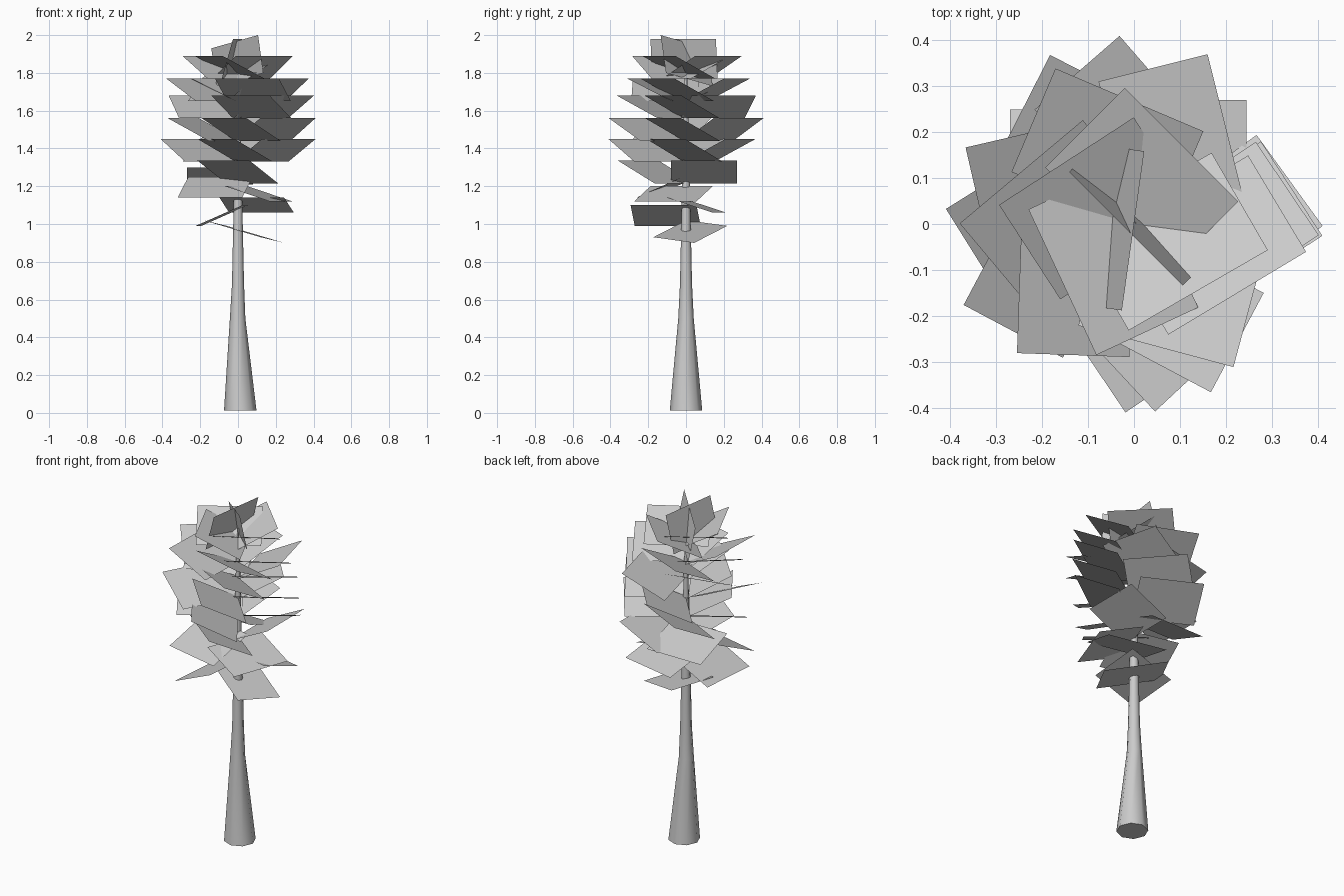
import bpy
import bmesh
from math import cos, sin, radians, pi
from mathutils import Vector

cube = bpy.data.objects.get("Cube")
if cube:
    bpy.data.objects.remove(cube, do_unlink=True)

grey = bpy.data.materials.new("plain_grey")
grey.use_nodes = True
grey.diffuse_color = (0.6, 0.6, 0.6, 1)
grey.node_tree.nodes["Principled BSDF"].inputs["Base Color"].default_value = (0.6, 0.6, 0.6, 1)


def finish(name, bm):
    mesh = bpy.data.meshes.new(name)
    bm.to_mesh(mesh)
    bm.free()
    mesh.materials.append(grey)
    obj = bpy.data.objects.new(name, mesh)
    bpy.context.collection.objects.link(obj)
    return obj


# Trunk: tapering rings of eight sides, as (radius, height, x offset)
SIDES = 8
bm = bmesh.new()
rings = []
for r, z, x in [(0.086, 0.012, 0.012), (0.041, 0.5, -0.002), (0.032, 0.68, 0),
                (0.024, 1.05, 0), (0.016, 1.45, 0), (0.005, 1.85, 0)]:
    rings.append([bm.verts.new((x + r * cos(2 * pi * i / SIDES), r * sin(2 * pi * i / SIDES), z))
                  for i in range(SIDES)])
for low, high in zip(rings, rings[1:]):
    for i in range(SIDES):
        j = (i + 1) % SIDES
        bm.faces.new((low[i], low[j], high[j], high[i]))
bm.faces.new(rings[0][::-1])
bm.faces.new(rings[-1])
trunk = finish("trunk", bm)
bpy.context.view_layer.objects.active = trunk
trunk.select_set(True)
bpy.ops.object.shade_smooth_by_angle(angle=radians(50))

LEAF_LENGTH = 0.35


def add_leaf(bm, angle, z_in, z_out, start, v_in=0.0, v_out=0.24, drop=0.0):
    """Flat card: inner edge by the trunk, outer edge along angle, far end lowered by drop."""
    a = radians(angle)
    out = Vector((cos(a), sin(a), 0))
    side = Vector((-sin(a), cos(a), 0))
    end = start + LEAF_LENGTH
    corners = [(start, v_in, z_in), (start, v_out, z_out),
               (end, v_out, z_out - drop), (end, v_in, z_in - drop)]
    bm.faces.new([bm.verts.new(side * u + out * v + Vector((0, 0, z))) for u, v, z in corners])


# Upper leaves: whorls tilted up, as (outer height, start along edge, inner offset, angles)
whorls = [
    (1.89, -0.126, -0.05, (-60, 45, 123, 205)),
    (1.77, -0.06, 0.0, (-59, 67, 130, 178, -105)),
    (1.68, -0.03, 0.0, (14, 103, -118, -56)),
    (1.56, -0.02, 0.0, (41, -57, -137, 152)),
    (1.45, -0.02, 0.0, (63, -54, -146, 122)),
    (1.335, -0.08, 0.0, (0, -128)),
]
bm = bmesh.new()
for top, start, v_in, angles in whorls:
    for angle in angles:
        add_leaf(bm, angle, top - 0.12, top, start, v_in, v_in + 0.245)
finish("upper_leaves", bm)

# Lower leaves: drooping cards, as (angle, inner height, outer height, start, inner offset, drop)
bm = bmesh.new()
for angle, z_in, z_out, start, v_in, drop in [(90, 1.3, 1.21, -0.08, 0.0, 0.0),
                                              (-103, 1.25, 1.14, -0.27, 0.0, 0.0),
                                              (-20, 1.2, 1.12, -0.2, 0.0, 0.0),
                                              (78, 1.14, 1.06, -0.26, -0.05, 0.0),
                                              (175, 1.1, 0.99, -0.06, -0.05, 0.0),
                                              (60, 0.93, 0.9, -0.19, -0.09, -0.09)]:
    add_leaf(bm, angle, z_in, z_out, start, v_in, v_in + 0.25, drop)
finish("lower_leaves", bm)

# Crown leaves: two almost upright cards crossing at the tip
bm = bmesh.new()
add_leaf(bm, -8, 1.77, 1.98, -0.19, -0.06, 0.0)
add_leaf(bm, 45, 1.8, 2.0, -0.17, 0.02, -0.02, 0.07)
finish("crown_leaves", bm)
